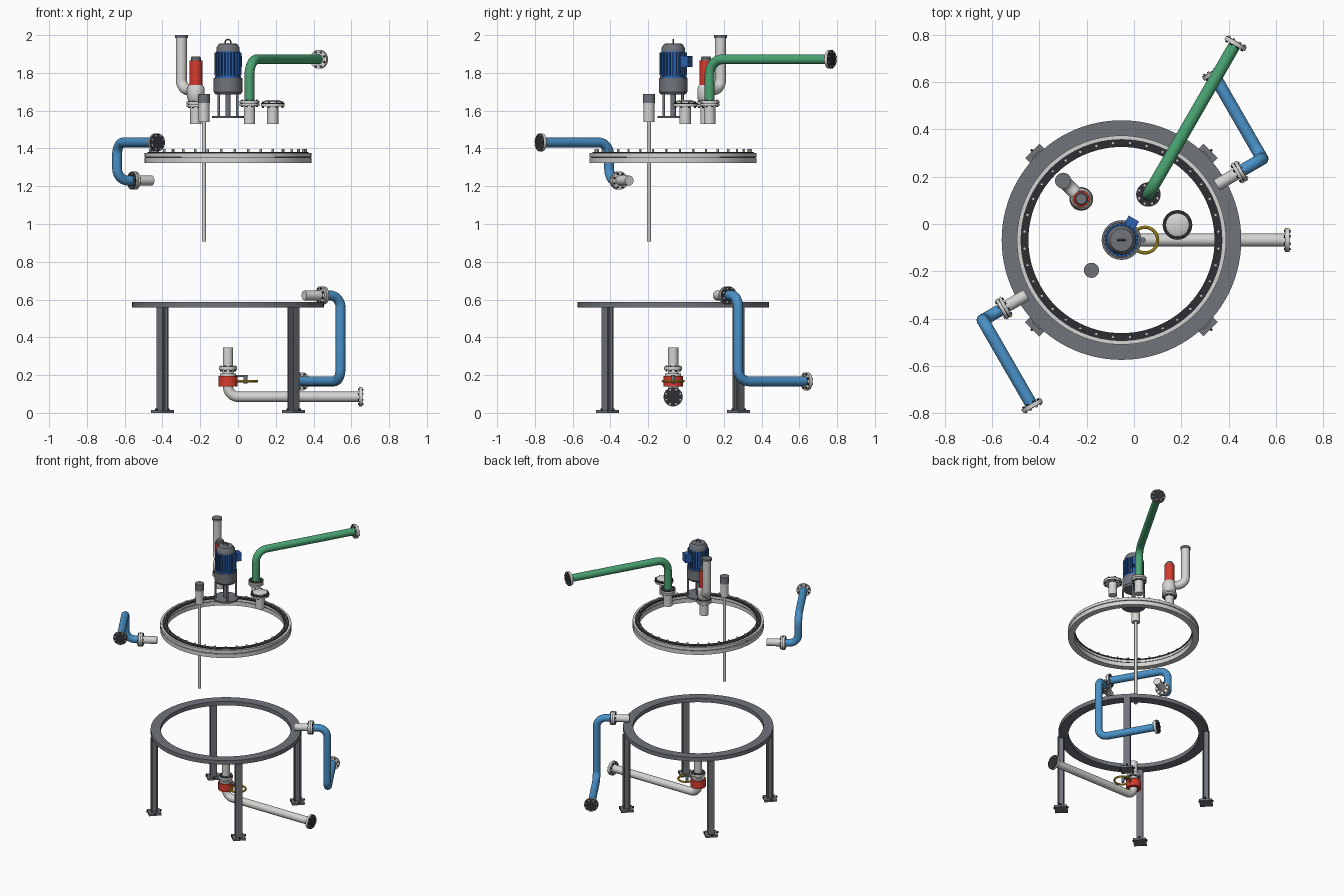
import bpy, bmesh, math
from mathutils import Vector as V, Matrix

if "Cube" in bpy.data.objects:
    bpy.data.objects.remove(bpy.data.objects["Cube"])

def lin(c):
    return [((v / 255 + 0.055) / 1.055) ** 2.4 for v in c] + [1]

COLS = {"light_metal": (212, 212, 210), "frame_steel": (112, 116, 122), "black_steel": (46, 47, 52),
        "pipe_blue": (74, 146, 200), "pipe_green": (75, 165, 115), "motor_blue": (45, 98, 175),
        "valve_red": (214, 58, 46), "handle_yellow": (222, 186, 42)}
MATS = {}
for n, c in COLS.items():
    MATS[n] = bpy.data.materials.new(n)
    MATS[n].diffuse_color = lin(c)
KEYS = list(COLS)
LIGHT, STEEL, BLACK, BLUE, GREEN, MOTOR, RED, YELLOW = range(8)
UP = V((0, 0, 1))
CX, CY = -0.053, -0.068          # vessel axis


class Part:
    """Collects pieces of one named object."""
    def __init__(self, name):
        self.name, self.bm = name, bmesh.new()

    def lathe(self, prof, mat, o, d=UP, closed=False, n=32):
        """Revolve (radius, height) points about direction d from o."""
        bm, o = self.bm, V(o)
        q = V(d).to_track_quat('Z', 'Y')
        rows = [[bm.verts.new(o + q @ V((r * math.cos(a), r * math.sin(a), z)))
                 for a in [2 * math.pi * i / n for i in range(n)]] for r, z in prof]
        pairs = list(zip(rows, rows[1:])) + ([(rows[-1], rows[0])] if closed else [])
        for A, B in pairs:
            for i in range(n):
                j = (i + 1) % n
                bm.faces.new((A[i], A[j], B[j], B[i])).material_index = mat
        bmesh.ops.remove_doubles(bm, verts=[v for r in rows for v in r], dist=1e-6)

    def cyl(self, r, z0, z1, mat, o, d=UP, n=32):
        self.lathe([(0, z0), (r, z0), (r, z1), (0, z1)], mat, o, d, n=n)

    def ring(self, r0, r1, z0, z1, mat, o, d=UP, n=96):
        self.lathe([(r0, z0), (r1, z0), (r1, z1), (r0, z1)], mat, o, d, True, n)

    def box(self, size, c, mat, ang=0.0):
        m = Matrix.Translation(c) @ Matrix.Rotation(ang, 4, 'Z') @ Matrix.Diagonal((*size, 1))
        vs = bmesh.ops.create_cube(self.bm, size=1, matrix=m)["verts"]
        for f in {f for v in vs for f in v.link_faces}:
            f.material_index = mat

    def bolts(self, r, z0, z1, count, size, mat, o, d=UP):
        q = V(d).to_track_quat('Z', 'Y')
        for i in range(count):
            a = 2 * math.pi * (i + 0.5) / count
            self.cyl(size, z0, z1, mat, V(o) + q @ V((r * math.cos(a), r * math.sin(a), 0)), d, 6)

    def flange(self, o, d=UP, r=0.05, pair=False):
        """Light disc with a dark, bolted outer face."""
        t = 0.026 if pair else 0.016
        if pair:
            self.cyl(r, 0, 0.012, LIGHT, o, d)
            self.cyl(r * 0.9, 0.012, 0.015, BLACK, o, d)
            self.cyl(r, 0.015, t, LIGHT, o, d)
        else:
            self.cyl(r, 0, t, LIGHT, o, d)
        self.cyl(r * 0.97, t, t + 0.003, BLACK, o, d)
        self.bolts(r * 0.8, -0.006, 0.002, 8, 0.006, BLACK, o, d)
        self.bolts(r * 0.8, t, t + 0.009, 8, 0.005, LIGHT, o, d)

    def tube(self, pts, r, mat, bend=0.06, n=24):
        """Round pipe through points with rounded elbows."""
        pts = [V(p) for p in pts]
        path = [pts[0]]
        for a, b, c in zip(pts, pts[1:], pts[2:]):
            u, w = (a - b).normalized(), (c - b).normalized()
            for k in range(11):
                t = math.pi / 2 * k / 10
                path.append(b + bend * (u * (1 - math.sin(t)) + w * (1 - math.cos(t))))
        path.append(pts[-1])
        rows, prev, q = [], None, None
        for i, p in enumerate(path):
            t = (path[min(i + 1, len(path) - 1)] - path[max(i - 1, 0)]).normalized()
            q = t.to_track_quat('Z', 'Y') if q is None else prev.rotation_difference(t) @ q
            prev = t
            rows.append([self.bm.verts.new(p + q @ V((r * math.cos(2 * math.pi * k / n),
                        r * math.sin(2 * math.pi * k / n), 0))) for k in range(n)])
        fs = [self.bm.faces.new((A[i], A[(i + 1) % n], B[(i + 1) % n], B[i]))
              for A, B in zip(rows, rows[1:]) for i in range(n)]
        fs += [self.bm.faces.new(rows[0][::-1]), self.bm.faces.new(rows[-1])]
        for f in fs:
            f.material_index = mat

    def done(self):
        bm = self.bm
        bmesh.ops.recalc_face_normals(bm, faces=bm.faces)
        for f in bm.faces:
            f.smooth = True
        for e in bm.edges:
            e.smooth = e.calc_face_angle(3) < math.radians(35)
        me = bpy.data.meshes.new(self.name)
        bm.to_mesh(me)
        bm.free()
        for k in KEYS:
            me.materials.append(MATS[k])
        bpy.context.collection.objects.link(bpy.data.objects.new(self.name, me))


def polar(r, deg, z):
    a = math.radians(deg)
    return V((CX + r * math.cos(a), CY + r * math.sin(a), z))

C = (CX, CY, 0)

# Support ring
p = Part("support_ring")
p.ring(0.44, 0.507, 0.558, 0.588, STEEL, C)
p.done()

# Four I-beam legs with bolted feet
for i, name in enumerate(("back_right_leg", "back_left_leg", "front_left_leg", "front_right_leg")):
    deg = 45 + 90 * i
    a = math.radians(deg)
    p = Part(name)
    for s in (-1, 1):
        p.box((0.008, 0.045, 0.545), polar(0.491 + s * 0.0185, deg, 0.2865), STEEL, a)
    p.box((0.03, 0.008, 0.545), polar(0.491, deg, 0.2865), STEEL, a)
    p.box((0.086, 0.086, 0.014), polar(0.491, deg, 0.007), STEEL, a)
    p.bolts(0.046, 0.012, 0.024, 4, 0.006, BLACK, polar(0.491, deg, 0))
    p.done()

# Main vessel flange with bolt circle
p = Part("vessel_flange")
p.ring(0.40, 0.4425, 1.322, 1.351, LIGHT, C)
p.ring(0.402, 0.436, 1.351, 1.356, BLACK, C)
p.ring(0.40, 0.4425, 1.356, 1.377, LIGHT, C)
p.ring(0.394, 0.427, 1.374, 1.380, BLACK, C)
p.bolts(0.412, 1.378, 1.396, 36, 0.007, LIGHT, C)
p.done()

# Jacket pipes: upper left and lower right
for name, deg, z0, z1, rc in (("jacket_outlet_pipe", 210, 1.23, 1.432, 0.678),
                              ("jacket_inlet_pipe", 30, 0.622, 0.167, 0.688)):
    p = Part(name)
    out = polar(1, deg, 0) - polar(0, deg, 0)
    side = polar(1, deg + 90, 0) - polar(0, 0, 0)
    p.tube([polar(0.465, deg, z0), polar(0.57, deg, z0)], 0.026, LIGHT)
    p.flange(polar(0.562, deg, z0), out, 0.048, True)
    end = polar(rc, deg, z1) + side * 0.415
    p.tube([polar(0.58, deg, z0), polar(rc, deg, z0), polar(rc, deg, z1), end], 0.026, BLUE, 0.065)
    p.flange(end - side * 0.006, side, 0.048)
    p.done()

# Vapour pipe on top
gx, gy = 0.061, 0.125
p = Part("vapour_pipe")
d = V((0.5, 0.866, 0))
p.cyl(0.03, 1.53, 1.632, LIGHT, (gx, gy, 0))
p.flange((gx, gy, 1.625), UP, 0.052, True)
end = V((gx, gy, 1.872)) + d * 0.735
p.tube([(gx, gy, 1.65), (gx, gy, 1.872), end], 0.026, GREEN, 0.08)
p.flange(end - d * 0.006, d, 0.05)
p.done()

# Blind nozzle with domed cover
o = (0.184, -0.004, 0)
p = Part("blind_nozzle")
p.cyl(0.03, 1.53, 1.63, LIGHT, o)
p.cyl(0.063, 1.622, 1.634, LIGHT, o)
p.cyl(0.062, 1.634, 1.64, BLACK, o)
p.bolts(0.056, 1.615, 1.648, 8, 0.005, BLACK, o)
p.lathe([(0, 1.638), (0.05, 1.638), (0.05, 1.648), (0.035, 1.655), (0, 1.657)], LIGHT, o)
p.done()

# Relief valve and its vent stack
o, v = V((-0.223, 0.106, 0)), V((-0.3, 0.183, 0))
p = Part("relief_valve")
p.cyl(0.03, 1.53, 1.63, LIGHT, o)
p.flange(o + UP * 1.62, UP, 0.05, True)
p.lathe([(0, 1.64), (0.03, 1.64), (0.046, 1.665), (0.046, 1.72), (0.036, 1.737), (0, 1.737)], LIGHT, o)
p.cyl(0.034, 1.735, 1.865, RED, o)
p.lathe([(0, 1.864), (0.027, 1.864), (0.027, 1.88), (0.022, 1.887), (0, 1.887)], STEEL, o)
p.done()
p = Part("vent_stack")
p.tube([o + UP * 1.71, v + UP * 1.71, v + UP * 1.99], 0.029, LIGHT, 0.055)
p.cyl(0.034, 1.985, 2.0, STEEL, v)
p.done()

# Thermometer probe
o = (-0.18, -0.196, 0)
p = Part("thermometer_probe")
p.cyl(0.0105, 0.907, 1.56, LIGHT, o, n=16)
p.cyl(0.028, 1.54, 1.645, LIGHT, o)
p.cyl(0.032, 1.64, 1.688, STEEL, o)
p.done()

# Stirrer drive: stand, gearbox, finned motor
p = Part("stirrer_stand")
p.cyl(0.084, 1.56, 1.571, STEEL, C)
for k in range(4):
    p.cyl(0.007, 1.565, 1.69, STEEL, polar(0.07, 45 + 90 * k, 0), n=12)
p.cyl(0.014, 1.565, 1.69, STEEL, C, n=16)
p.lathe([(0, 1.686), (0.066, 1.686), (0.076, 1.70), (0.076, 1.772), (0, 1.772)], STEEL, C)
p.done()
p = Part("stirrer_motor")
p.cyl(0.063, 1.77, 1.912, MOTOR, C)
for k in range(24):
    p.box((0.012, 0.005, 0.122), polar(0.066, 15 * k, 1.846), MOTOR, math.radians(15 * k))
p.cyl(0.07, 1.77, 1.784, MOTOR, C)
p.box((0.06, 0.05, 0.06), polar(0.075, 60, 1.86), MOTOR, math.radians(60))
p.lathe([(0, 1.908), (0.062, 1.908), (0.062, 1.932), (0.048, 1.954), (0, 1.957)], STEEL, C)
p.lathe([(0.015 + 0.004 * math.cos(k * math.pi / 4), 0.004 * math.sin(k * math.pi / 4))
         for k in range(8)], STEEL, (CX, CY, 1.962), (0, 1, 0), True, 20)
p.done()

# Bottom drain: nozzle, valve, hand wheel, outlet pipe
p = Part("drain_nozzle")
p.cyl(0.027, 0.22, 0.345, LIGHT, C)
p.flange((CX, CY, 0.226), UP, 0.048)
p.cyl(0.028, 0.19, 0.228, LIGHT, C)
p.cyl(0.042, 0.195, 0.208, LIGHT, C)
p.done()
p = Part("drain_valve")
p.cyl(0.051, 0.14, 0.196, RED, C)
p.box((0.07, 0.022, 0.01), (0.01, CY, 0.195), STEEL)
p.cyl(0.01, 0.155, 0.2, STEEL, (0.04, CY, 0), n=12)
p.done()
p = Part("valve_hand_wheel")
p.lathe([(0.054 + 0.007 * math.cos(k * math.pi / 4), 0.007 * math.sin(k * math.pi / 4))
         for k in range(8)], YELLOW, (0.046, CY, 0.168), UP, True, 48)
p.done()
p = Part("drain_pipe")
p.tube([(CX, CY, 0.145), (CX, CY, 0.085), (0.645, CY, 0.085)], 0.027, LIGHT, 0.055)
p.flange((0.64, CY, 0.085), (1, 0, 0), 0.051)
p.done()

for m in bpy.data.materials:
    if m.users and not m.is_grease_pencil:
        m.use_nodes = True
        m.node_tree.nodes["Principled BSDF"].inputs["Base Color"].default_value = m.diffuse_color
